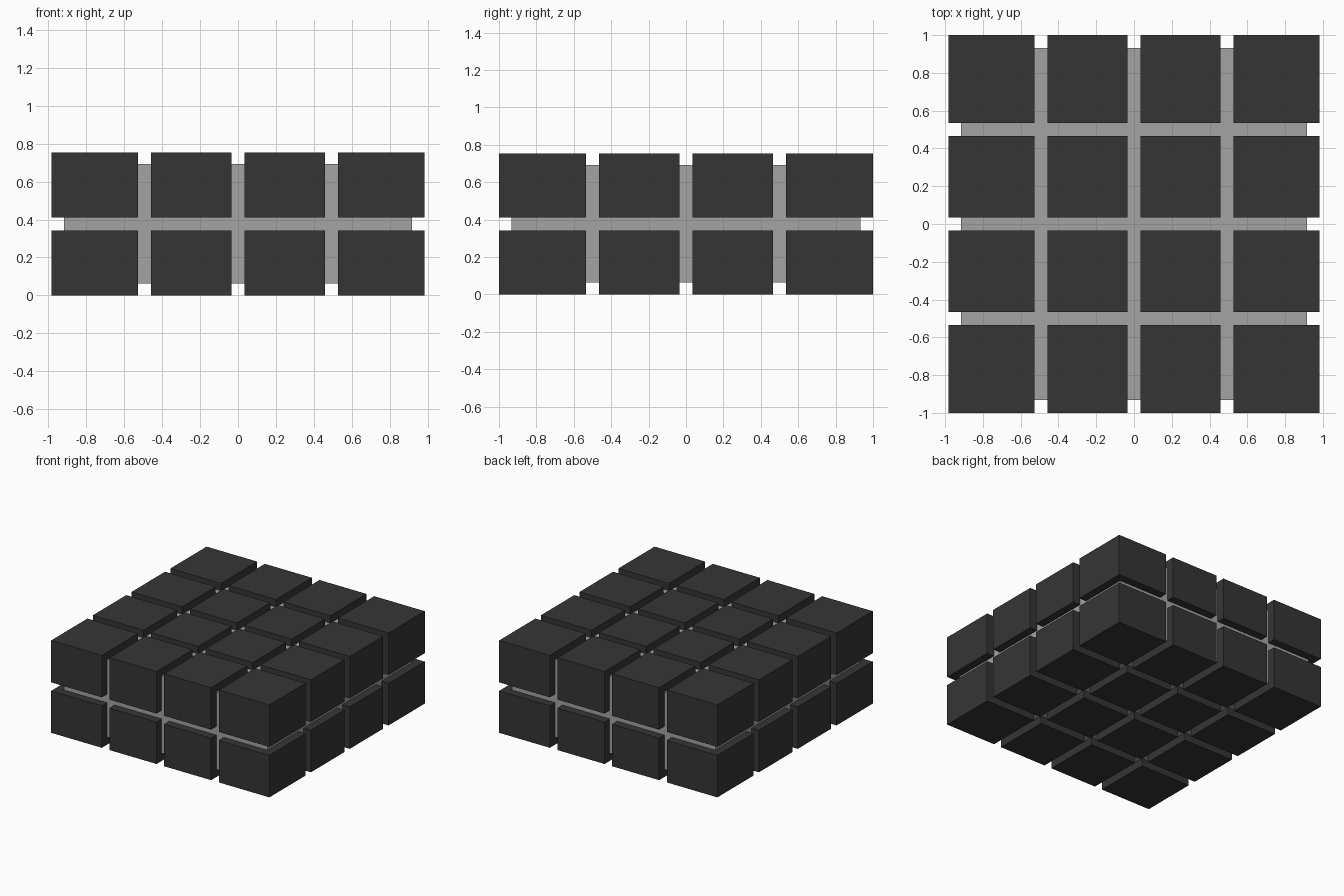
import bpy, bmesh
from mathutils import Vector

if "Cube" in bpy.data.objects:
    bpy.data.objects.remove(bpy.data.objects["Cube"])


def material(name, rgb):
    m = bpy.data.materials.new(name)
    m.diffuse_color = (*rgb, 1)
    m.use_nodes = True
    m.node_tree.nodes["Principled BSDF"].inputs["Base Color"].default_value = m.diffuse_color
    return m


def box(name, lo, hi, mat):
    lo, hi = Vector(lo), Vector(hi)
    bm = bmesh.new()
    bmesh.ops.create_cube(bm, size=1)
    for v in bm.verts:
        v.co = (lo + hi) / 2 + v.co * (hi - lo)
    mesh = bpy.data.meshes.new(name)
    bm.to_mesh(mesh)
    bm.free()
    mesh.materials.append(mat)
    obj = bpy.data.objects.new(name, mesh)
    bpy.context.collection.objects.link(obj)
    return obj


charcoal = material("charcoal", (0.036, 0.036, 0.036))
grey = material("grey", (0.37, 0.37, 0.37))

# Block extents along each axis
xs = [(-0.983, -0.527), (-0.458, -0.034), (0.034, 0.458), (0.527, 0.983)]
ys = [(-1.0, -0.535), (-0.465, -0.035), (0.035, 0.465), (0.535, 1.0)]
zs = [(0.0, 0.342), (0.411, 0.753)]

# Two layers of a four by four grid of blocks
for k, z in enumerate(zs):
    for j, y in enumerate(ys):
        for i, x in enumerate(xs):
            box(f"block_{k}_{j}_{i}", (x[0], y[0], z[0]), (x[1], y[1], z[1]), charcoal)

# Recessed core filling the gaps between blocks
box("core", (-0.917, -0.933, 0.063), (0.917, 0.933, 0.692), grey)
